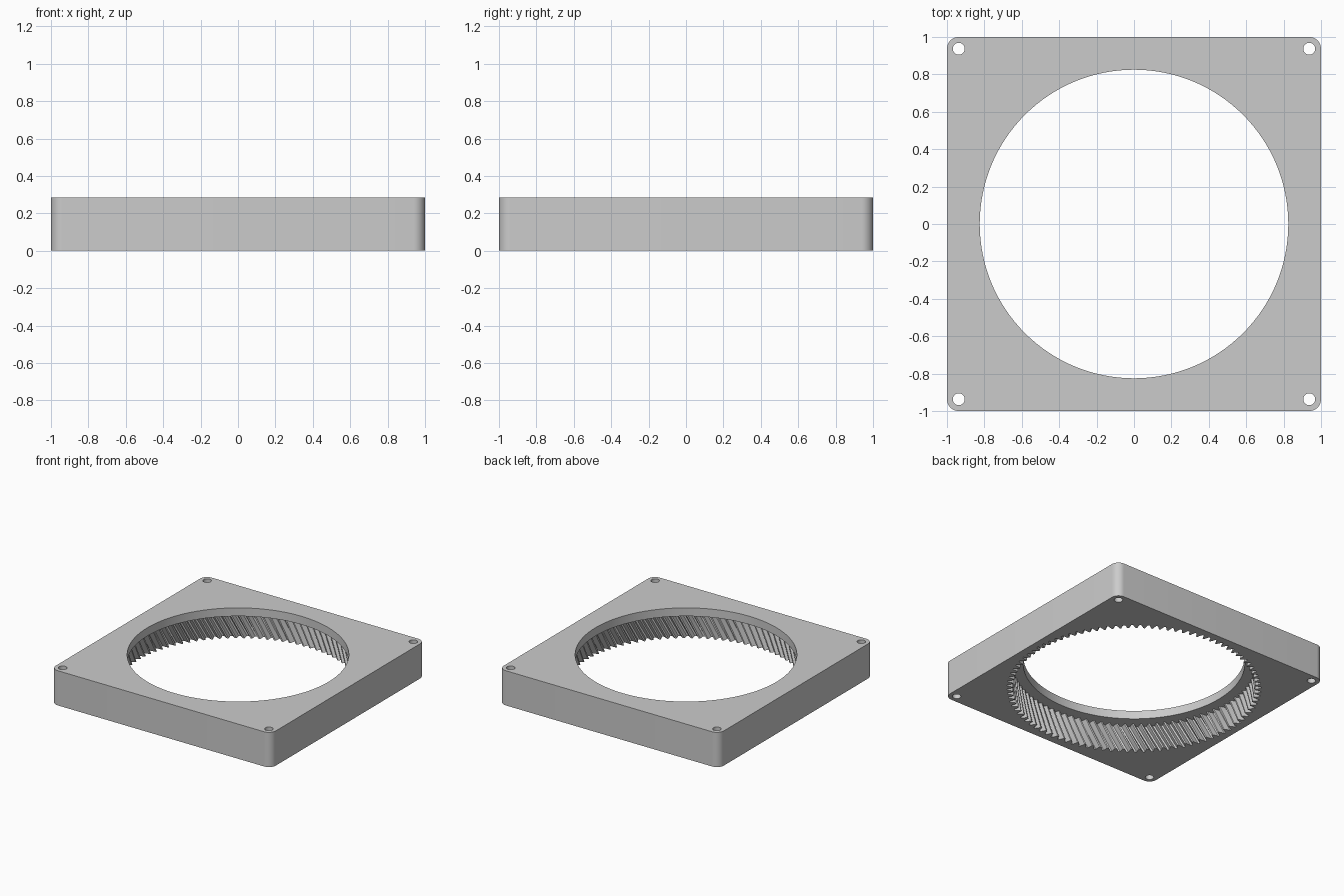
import bpy
import bmesh
from math import cos, sin, pi, radians

cube = bpy.data.objects.get("Cube")
if cube:
    bpy.data.objects.remove(cube, do_unlink=True)

HEIGHT, LEDGE_Z = 0.285, 0.217
CORNER, CORNER_R, HOLE_R = 0.937, 0.063, 0.032
BORE_R, TIP_R, ROOT_R = 0.825, 0.902, 0.945
TEETH, TWIST, LAYERS = 96, 0.12, 6

bm = bmesh.new()


def circle(cx, cy, r, n):
    return [(cx + r * cos(2 * pi * i / n), cy + r * sin(2 * pi * i / n)) for i in range(n)]


def rounded_square(steps=10):
    pts = []
    for k, (sx, sy) in enumerate(((1, 1), (-1, 1), (-1, -1), (1, -1))):
        for i in range(steps + 1):
            a = (k + i / steps) * pi / 2
            pts.append((sx * CORNER + CORNER_R * cos(a), sy * CORNER + CORNER_R * sin(a)))
    return pts


def gear(turn):
    # each tooth: two root points, then two tip points
    pts = []
    for i in range(TEETH):
        for frac, r in ((0.0, ROOT_R), (0.24, ROOT_R), (0.52, TIP_R), (0.72, TIP_R)):
            a = 2 * pi * (i + frac) / TEETH + turn
            pts.append((r * cos(a), r * sin(a)))
    return pts


def ring(pts, z):
    verts = [bm.verts.new((x, y, z)) for x, y in pts]
    for a, b in zip(verts, verts[1:] + verts[:1]):
        bm.edges.new((a, b))
    return verts


def wall(low, high):
    n = len(low)
    for i in range(n):
        j = (i + 1) % n
        bm.faces.new((low[i], low[j], high[j], high[i]))


def cap(*rings):
    # flat face between an outer ring and the rings inside it
    edges = [bm.edges.get((a, b)) for r in rings for a, b in zip(r, r[1:] + r[:1])]
    bmesh.ops.triangle_fill(bm, edges=edges, use_beauty=True, use_dissolve=False)


# outer wall and the four screw holes
outlines = [rounded_square()]
outlines += [circle(sx * CORNER, sy * CORNER, HOLE_R, 32) for sx in (-1, 1) for sy in (-1, 1)]
bottoms = [ring(p, 0) for p in outlines]
tops = [ring(p, HEIGHT) for p in outlines]

# helical inner teeth, and the plain bore of the lip above them
layers = [ring(gear(TWIST * k / LAYERS), LEDGE_Z * k / LAYERS) for k in range(LAYERS + 1)]
bore_low = ring(circle(0, 0, BORE_R, 128), LEDGE_Z)
bore_high = ring(circle(0, 0, BORE_R, 128), HEIGHT)

# flat faces first, then the walls
cap(*bottoms, layers[0])
cap(*tops, bore_high)
cap(layers[-1], bore_low)
for low, high in list(zip(bottoms, tops)) + list(zip(layers, layers[1:])):
    wall(low, high)
wall(bore_low, bore_high)
bmesh.ops.recalc_face_normals(bm, faces=bm.faces[:])

mesh = bpy.data.meshes.new("ring_gear_housing")
bm.to_mesh(mesh)
bm.free()
housing = bpy.data.objects.new("ring_gear_housing", mesh)
bpy.context.collection.objects.link(housing)

# material
grey = bpy.data.materials.new("light_grey")
grey.use_nodes = True
colour = (0.6, 0.6, 0.6, 1)
grey.diffuse_color = colour
grey.node_tree.nodes["Principled BSDF"].inputs["Base Color"].default_value = colour
mesh.materials.append(grey)

# smooth rounded walls, crisp edges
bpy.ops.object.select_all(action='DESELECT')
housing.select_set(True)
bpy.context.view_layer.objects.active = housing
bpy.ops.object.shade_smooth_by_angle(angle=radians(25))
